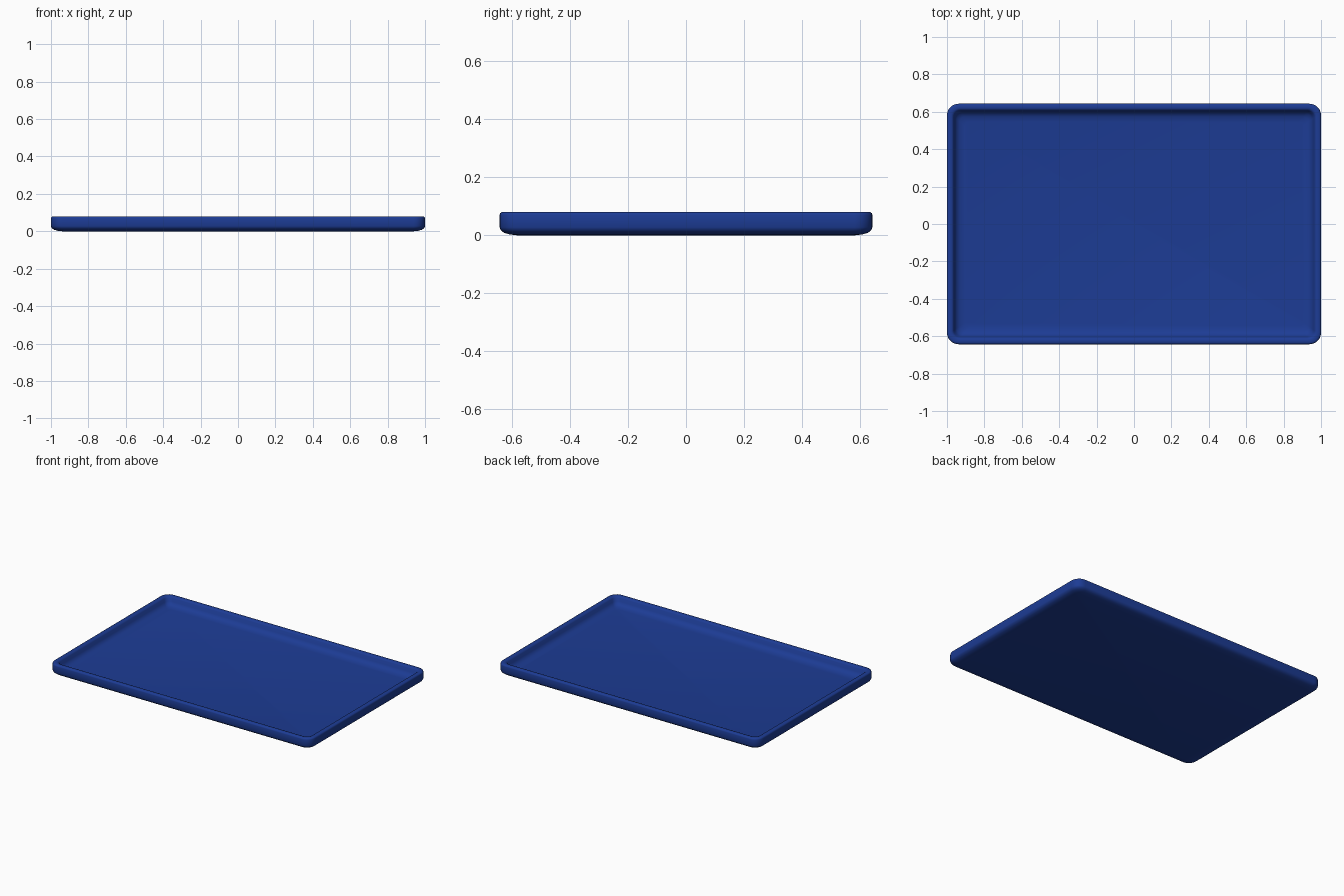
import bpy, bmesh, math

if "Cube" in bpy.data.objects:
    bpy.data.objects.remove(bpy.data.objects["Cube"])

HX, HY = 1.0, 0.643   # half length and half width
SEG = 6               # segments per rounded corner


def ring(bm, inset, z, radius):
    """Rounded rectangle loop, inset from the outer footprint."""
    verts = []
    cx, cy = HX - inset - radius, HY - inset - radius
    for sx, sy, start in ((1, 1, 0), (-1, 1, 90), (-1, -1, 180), (1, -1, 270)):
        for i in range(SEG + 1):
            a = math.radians(start + 90 * i / SEG)
            verts.append(bm.verts.new((sx * cx + radius * math.cos(a),
                                       sy * cy + radius * math.sin(a), z)))
    return verts


# Tray cross-section from underside, round the rim, to the inner floor: inset, z, corner radius
profile = [
    (0.060, 0.000, 0.035), (0.035, 0.003, 0.045), (0.015, 0.009, 0.055),
    (0.004, 0.018, 0.060), (0.000, 0.028, 0.062), (0.000, 0.070, 0.062),
    (0.002, 0.076, 0.060), (0.008, 0.080, 0.056), (0.024, 0.080, 0.045),
    (0.031, 0.077, 0.040), (0.036, 0.070, 0.038), (0.043, 0.050, 0.036),
    (0.052, 0.036, 0.034), (0.068, 0.027, 0.030), (0.095, 0.022, 0.026),
]

bm = bmesh.new()
rings = [ring(bm, *p) for p in profile]
for a, b in zip(rings, rings[1:]):
    n = len(a)
    for i in range(n):
        j = (i + 1) % n
        bm.faces.new((a[i], a[j], b[j], b[i]))
bm.faces.new(list(reversed(rings[0])))   # underside
bm.faces.new(rings[-1])                  # inner floor
bmesh.ops.recalc_face_normals(bm, faces=bm.faces[:])
for f in bm.faces:
    f.smooth = True

mesh = bpy.data.meshes.new("serving_tray")
bm.to_mesh(mesh)
bm.free()
tray = bpy.data.objects.new("serving_tray", mesh)
bpy.context.collection.objects.link(tray)

# Blue plastic
mat = bpy.data.materials.new("blue_plastic")
mat.diffuse_color = (0.012, 0.045, 0.30, 1)
mat.use_nodes = True
mat.node_tree.nodes["Principled BSDF"].inputs["Base Color"].default_value = mat.diffuse_color
mesh.materials.append(mat)
